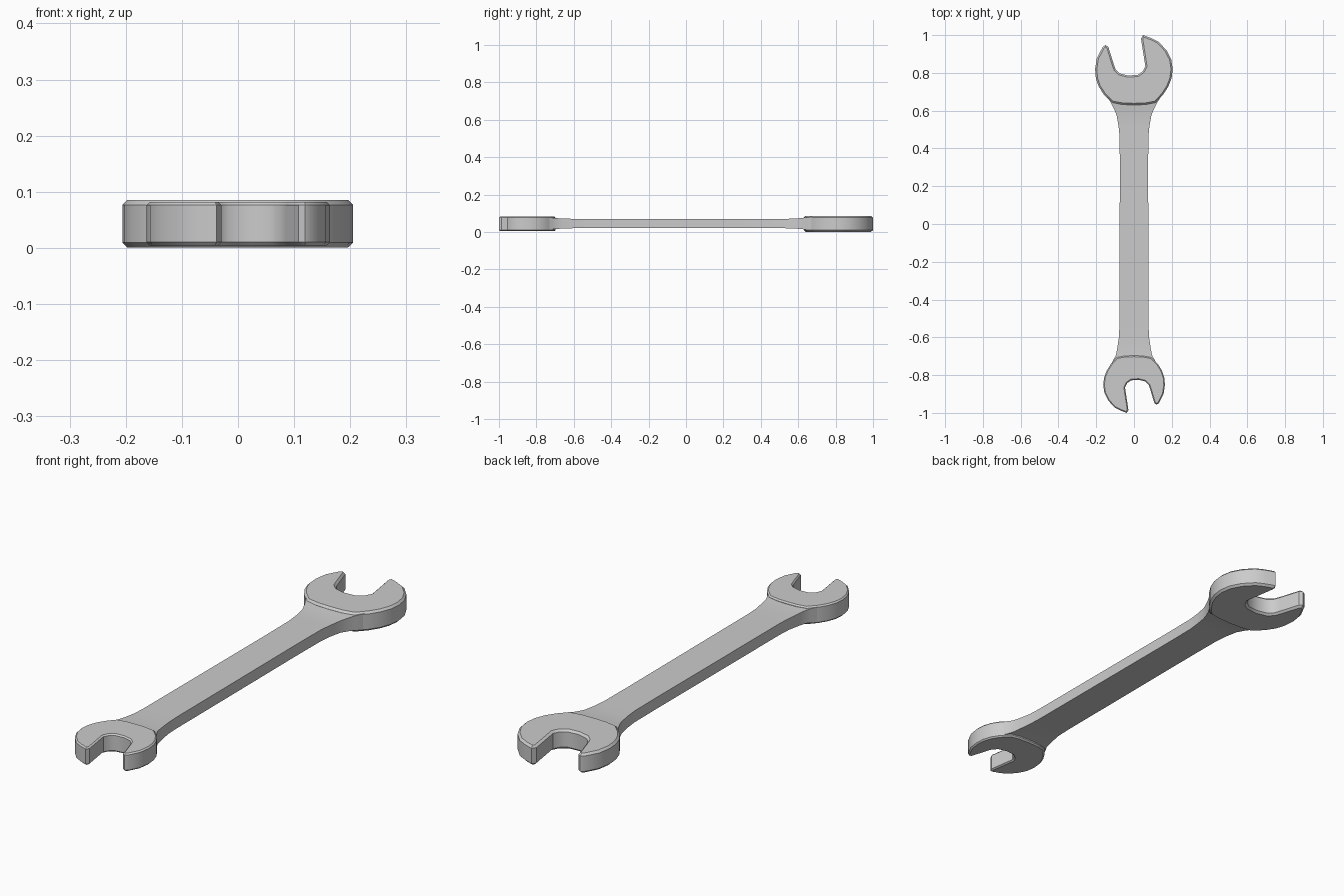
import bpy, bmesh
from math import radians

if "Cube" in bpy.data.objects:
    bpy.data.objects.remove(bpy.data.objects["Cube"])

MID = 0.043  # height of the wrench's middle plane

# Outline of an open-ended jaw, anticlockwise, tilted slot at the top
JAW = [(0.048, 1.0), (0.037, 0.982), (0.06, 0.835), (0.046, 0.808), (0.02, 0.79),
       (-0.03, 0.786), (-0.075, 0.797), (-0.097, 0.818), (-0.107, 0.845),
       (-0.136, 0.938), (-0.15, 0.947), (-0.165, 0.938), (-0.197, 0.878),
       (-0.206, 0.82), (-0.202, 0.772), (-0.187, 0.728), (-0.16, 0.686),
       (-0.115, 0.642), (-0.06, 0.632), (0.0, 0.63), (0.06, 0.632), (0.115, 0.642),
       (0.155, 0.686), (0.182, 0.728), (0.199, 0.772), (0.205, 0.82),
       (0.197, 0.872), (0.172, 0.92), (0.13, 0.965), (0.09, 0.985)]


def finish(bm, name):
    bmesh.ops.recalc_face_normals(bm, faces=bm.faces)
    mesh = bpy.data.meshes.new(name)
    bm.to_mesh(mesh)
    bm.free()
    ob = bpy.data.objects.new(name, mesh)
    bpy.context.collection.objects.link(ob)
    bpy.ops.object.select_all(action='DESELECT')
    ob.select_set(True)
    bpy.context.view_layer.objects.active = ob
    bpy.ops.object.shade_smooth_by_angle(angle=radians(32))


def jaw(name, outline, half, chamfer):
    """Extruded jaw with its top and bottom rims chamfered."""
    bm = bmesh.new()
    base = bm.faces.new([bm.verts.new((x, y, MID - half)) for x, y in outline])
    ext = bmesh.ops.extrude_face_region(bm, geom=[base], use_keep_orig=True)
    for v in ext['geom']:
        if isinstance(v, bmesh.types.BMVert):
            v.co.z = MID + half
    rims = [e for e in bm.edges if abs(e.verts[0].co.z - e.verts[1].co.z) < 1e-5]
    bmesh.ops.bevel(bm, geom=rims, offset=chamfer, segments=1, affect='EDGES')
    finish(bm, name)


# Large jaw and the smaller jaw turned half a circle
jaw("large_jaw", JAW, 0.0425, 0.009)
jaw("small_jaw", [(-0.795 * x, -1 + (1 - y) * 0.82) for x, y in JAW], 0.039, 0.006)

# Handle: rectangular sections of (y, half width, half thickness), flaring into the jaws
SECTIONS = [(-0.75, 0.125, 0.032), (-0.715, 0.107, 0.031), (-0.695, 0.096, 0.029),
            (-0.66, 0.089, 0.027), (-0.6, 0.08, 0.025), (-0.54, 0.077, 0.025),
            (0.3, 0.075, 0.025), (0.46, 0.076, 0.025), (0.52, 0.082, 0.025),
            (0.575, 0.092, 0.026), (0.61, 0.106, 0.029), (0.64, 0.121, 0.032),
            (0.67, 0.14, 0.034), (0.7, 0.15, 0.034)]
bm = bmesh.new()
rings = [[bm.verts.new((sx * w, y, MID + 0.002 + sz * t))
          for sx, sz in ((-1, -1), (1, -1), (1, 1), (-1, 1))] for y, w, t in SECTIONS]
for a, b in zip(rings, rings[1:]):
    for i in range(4):
        j = (i + 1) % 4
        bm.faces.new((a[i], a[j], b[j], b[i]))
bm.faces.new(rings[0])
bm.faces.new(rings[-1])
finish(bm, "handle")
